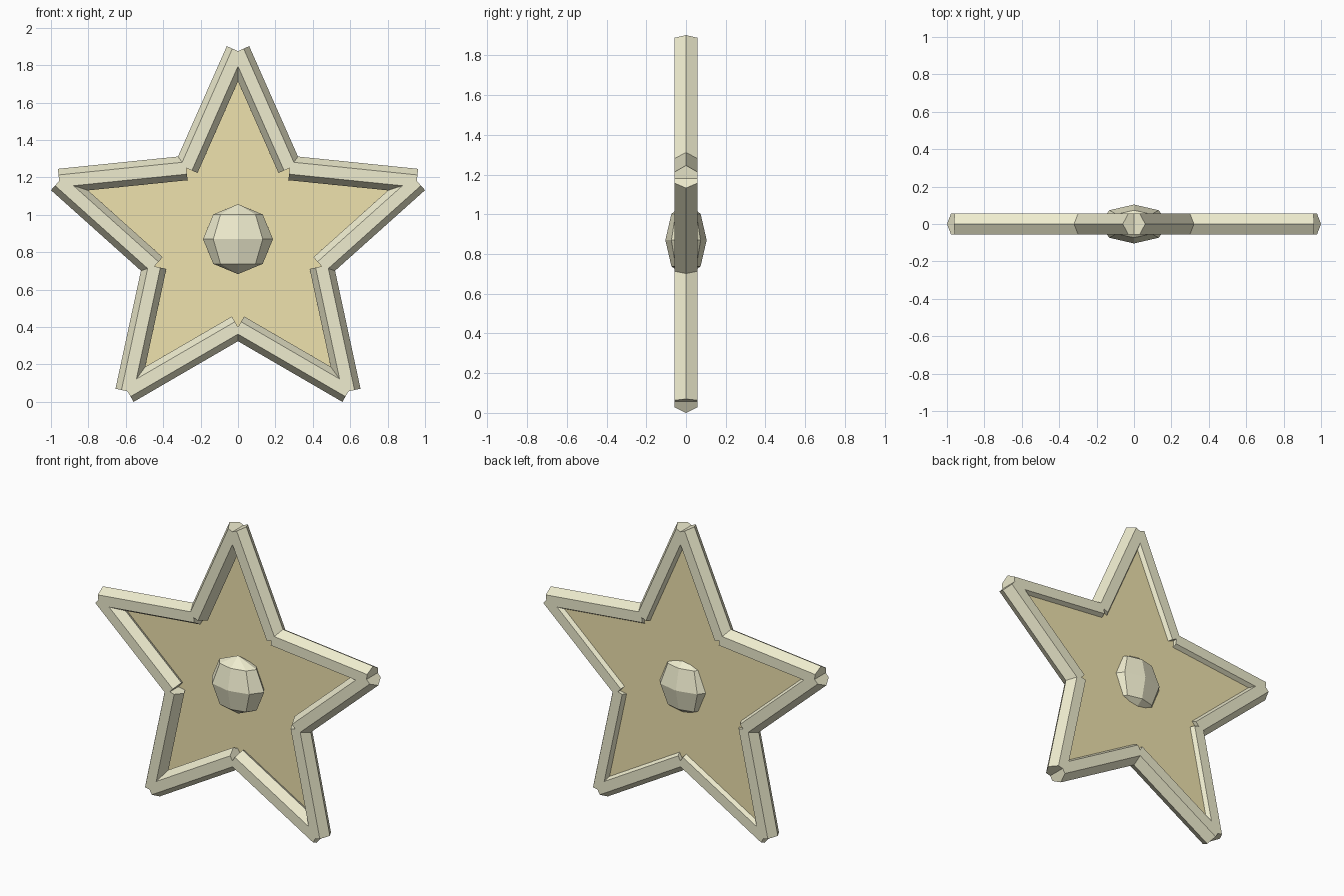
import bpy, bmesh
from math import sin, cos, pi
from mathutils import Vector

if "Cube" in bpy.data.objects:
    bpy.data.objects.remove(bpy.data.objects["Cube"])

CZ, R_OUT, R_IN = 0.87, 1.0055, 0.47   # star centre height, tip and notch radii
BAR_R = 0.0655                          # hexagonal bar radius


def material(name, color):
    m = bpy.data.materials.new(name)
    m.diffuse_color = color
    m.use_nodes = True
    m.node_tree.nodes["Principled BSDF"].inputs["Base Color"].default_value = m.diffuse_color
    return m


def add_object(name, bm, mat):
    bmesh.ops.recalc_face_normals(bm, faces=bm.faces)
    me = bpy.data.meshes.new(name)
    bm.to_mesh(me)
    bm.free()
    me.materials.append(mat)
    ob = bpy.data.objects.new(name, me)
    bpy.context.collection.objects.link(ob)
    return ob


cream = material("cream", (0.86, 0.84, 0.62, 1))
gold = material("pale_gold", (0.86, 0.76, 0.42, 0.85))

# Star outline: alternating tips and notches, starting at the top
points = []
for i in range(10):
    r = R_IN if i % 2 else R_OUT
    a = pi / 2 - i * pi / 5
    points.append(Vector((r * cos(a), 0, CZ + r * sin(a))))

# Frame: ten straight hexagonal bars, ridge edges lying in the star plane
for i in range(10):
    p, q = points[i], points[(i + 1) % 10]
    depth = Vector((0, 1, 0))
    side = (q - p).normalized().cross(depth)
    bm = bmesh.new()
    rings = [[bm.verts.new(c + BAR_R * (side * cos(k * pi / 3) + depth * sin(k * pi / 3)))
              for k in range(6)] for c in (p, q)]
    for ring in rings:
        bm.faces.new(ring)
    for k in range(6):
        n = (k + 1) % 6
        bm.faces.new((rings[0][k], rings[0][n], rings[1][n], rings[1][k]))
    add_object(f"frame_bar_{i + 1}", bm, cream)

# Panel: single flat star sheet set slightly behind the middle plane
bm = bmesh.new()
bm.faces.new([bm.verts.new(p + Vector((0, 0.032, 0))) for p in points])
add_object("star_panel", bm, gold)

# Centre knob: flattened low-poly sphere
bm = bmesh.new()
bmesh.ops.create_uvsphere(bm, u_segments=8, v_segments=4, radius=1)
bmesh.ops.scale(bm, vec=(0.187, 0.104, 0.187), verts=bm.verts)
knob = add_object("centre_knob", bm, cream)
knob.location = (0, 0, CZ)
